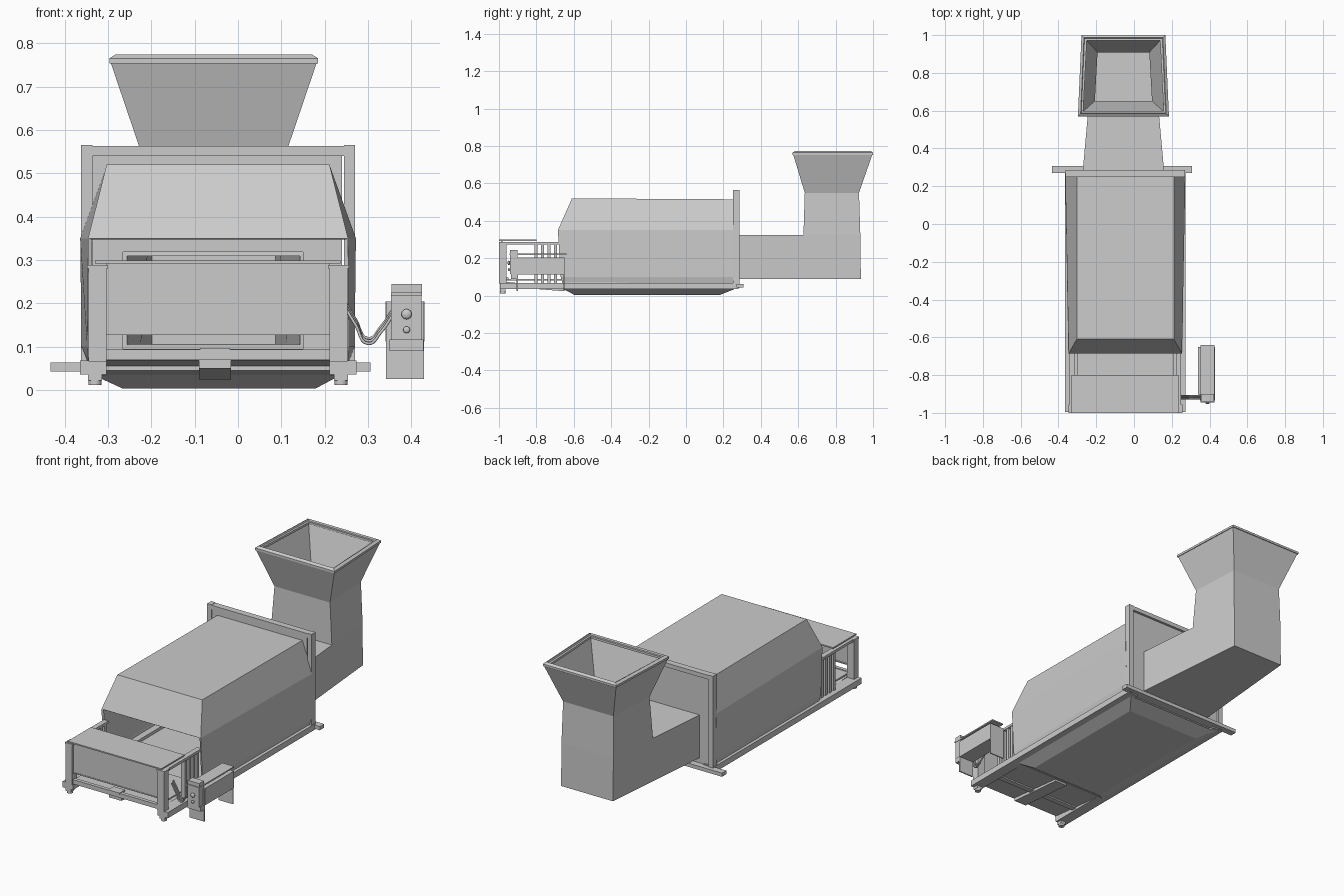
import bpy, bmesh
from mathutils import Vector

if "Cube" in bpy.data.objects:
    bpy.data.objects.remove(bpy.data.objects["Cube"])

XC = -0.046   # machine centre line
DC = -0.056   # duct centre line


def mesh(name, verts, faces, thick=0):
    me = bpy.data.meshes.new(name)
    me.from_pydata(verts, [], faces)
    bm = bmesh.new()
    bm.from_mesh(me)
    bmesh.ops.recalc_face_normals(bm, faces=bm.faces)
    bm.to_mesh(me)
    bm.free()
    ob = bpy.data.objects.new(name, me)
    bpy.context.collection.objects.link(ob)
    if thick:
        m = ob.modifiers.new("thickness", 'SOLIDIFY')
        m.thickness, m.offset, m.use_even_offset = thick, -1, True
    return ob


HEX = [(0, 1, 2, 3), (4, 5, 6, 7), (0, 1, 5, 4), (1, 2, 6, 5), (2, 3, 7, 6), (3, 0, 4, 7)]


def rect(x0, x1, y0, y1, z):
    return [(x0, y0, z), (x1, y0, z), (x1, y1, z), (x0, y1, z)]


def box(name, x0, x1, y0, y1, z0, z1):
    return mesh(name, rect(x0, x1, y0, y1, z0) + rect(x0, x1, y0, y1, z1), HEX)


def pair(name, inner, outer, y0, y1, z0, z1):
    box("left_" + name, XC - outer, XC - inner, y0, y1, z0, z1)
    box("right_" + name, XC + inner, XC + outer, y0, y1, z0, z1)


def ramp(name, x0, x1, ya, za, yb, zb, t):
    # sloped slab running from (ya, za) to (yb, zb), measured at its underside
    lo = [(x0, ya, za), (x1, ya, za), (x1, yb, zb), (x0, yb, zb)]
    return mesh(name, lo + [(x, y, z + t) for x, y, z in lo], HEX)


def cylinder(name, x, y, z, r, depth, axis_y=True, seg=20):
    bpy.ops.mesh.primitive_cylinder_add(vertices=seg, radius=r, depth=depth, location=(x, y, z),
                                        rotation=(1.5708 if axis_y else 0, 0, 0))
    ob = bpy.context.object
    ob.name = name
    bpy.ops.object.shade_smooth_by_angle()
    return ob


# Faceted hood, open at the lower front
front = [(.300, -.66, .065), (.302, -.67, .10), (.300, -.685, .35), (.257, -.61, .52)]
rear = [(.302, .265, .065), (.315, .262, .10), (.318, .255, .35), (.257, .255, .515)]
ring = lambda h: [(XC - w, y, z) for w, y, z in h] + [(XC + w, y, z) for w, y, z in h[::-1]]
faces = [(i, i + 1, i + 9, i + 8) for i in range(7)] + [(2, 3, 4, 5)]
mesh("hood", ring(front) + ring(rear), faces, 0.008)

# Rear wall with the duct opening, framed by posts and a top bar
box("rear_wall_left", -.35, -.265, .255, .272, .045, .555)
box("rear_wall_right", .15, .24, .255, .272, .045, .555)
box("rear_wall_top", -.265, .15, .255, .272, .318, .555)
box("rear_wall_bottom", -.265, .15, .255, .272, .045, .095)
pair("rear_post", .290, .316, .25, .285, .04, .565)
box("rear_top_bar", -.336, .244, .25, .285, .54, .563)
box("rear_cross_bar", -.433, .306, .27, .307, .043, .063)

# Elbow duct rising into a flared hopper: (y, z, half width)
P = [(.272, .09, .216), (.628, .09, .184), (.935, .09, .157),
     (.932, .325, .157), (.925, .55, .152), (1.0, .765, .222),
     (.57, .765, .241), (.635, .55, .168), (.628, .325, .184), (.272, .325, .216)]
verts = [(DC - w, y, z) for y, z, w in P] + [(DC + w, y, z) for y, z, w in P]
sides = [(0, 1, 8, 9), (1, 2, 3, 8), (8, 3, 4, 7), (7, 4, 5, 6)]
faces = sides + [tuple(i + 10 for i in f) for f in sides]
faces += [(i, i + 1, i + 11, i + 10) for i in range(9) if i != 5]
mesh("feed_duct_and_hopper", verts, faces, 0.016)

# Hopper rim
y0, y1, w0, w1, b = .57, 1.0, .241, .222, .028
outer = [(DC - w0, y0, .765), (DC + w0, y0, .765), (DC + w1, y1, .765), (DC - w1, y1, .765)]
inner = [(DC - w0 + b, y0 + b, .765), (DC + w0 - b, y0 + b, .765),
         (DC + w1 - b, y1 - b, .765), (DC - w1 + b, y1 - b, .765)]
mesh("hopper_rim", outer + inner, [(i, (i + 1) % 4, (i + 1) % 4 + 4, i + 4) for i in range(4)], 0.012)

# Base rails, feet and floor
pair("base_rail", .257, .319, -.995, .28, .036, .068)
pair("foot_block", .268, .300, -.995, -.965, .022, .036)
for s in (-1, 1):
    cylinder("foot_pad", XC + s * .284, -.98, .018, .015, .014, False)
box("chamber_floor", -.345, .255, -.66, .258, .062, .072)
pair("floor_ledge", .262, .298, -.66, .255, .072, .088)

# Dished pan below the chamber
mesh("bottom_pan", rect(-.265, .178, -.595, .18, .003) + rect(-.335, .238, -.655, .26, .035), HEX)
mesh("pan_collar", rect(-.325, .228, -.65, .25, .033) + rect(-.325, .228, -.65, .25, .062), HEX)
ramp("front_underside", -.303, .211, -.985, .068, -.655, .035, .008)
ramp("center_beam", -.09, -.016, -.985, .050, -.655, .024, .024)
box("front_under_bar", -.303, .211, -.86, -.83, .045, .062)

# Front bay: sill, panel, lid and frame
box("front_floor", -.303, .211, -.985, -.66, .082, .090)
box("front_sill", -.310, .213, -.995, -.975, .07, .094)
box("sill_notch_plate", -.088, -.018, -.998, -.95, .088, .097)
box("front_panel", -.303, .211, -.990, -.980, .13, .293)
box("panel_lower_lip", -.306, .212, -.992, -.975, .127, .133)
box("front_lid", -.330, .236, -1.0, -.80, .292, .299)
pair("front_post", .257, .299, -1.0, -.96, .066, .288)
pair("post_cap", .254, .302, -1.0, -.955, .28, .288)
pair("upper_side_rail", .268, .296, -.96, -.67, .274, .288)
for y in (-.81, -.775, -.74, -.705):
    pair("side_slat", .268, .292, y, y + .016, .066, .276)

# Control box on its bracket
box("bracket_channel", .34, .43, -.90, -.65, .112, .204)
box("bracket_rear_plate", .341, .429, -.656, -.65, .025, .204)
box("bracket_front_plate", .341, .429, -.905, -.898, .025, .204)
box("control_head", .353, .423, -.94, -.90, .115, .225)
box("control_cap", .353, .425, -.945, -.64, .218, .225)
box("control_head_top", .354, .424, -.94, -.90, .225, .245)
box("control_base", .35, .428, -.935, -.90, .09, .117)
for z, r in ((.175, .012), (.139, .008)):
    cylinder("button_stem", .389, -.943, z, r * .7, .012)
    bpy.ops.mesh.primitive_uv_sphere_add(segments=16, ring_count=8, radius=r, location=(.389, -.947, z))
    ob = bpy.context.object
    ob.name = "button_cap"
    ob.scale.y = .6
    bpy.ops.object.shade_smooth()

# Sagging cables
for k in range(3):
    cu = bpy.data.curves.new("cable", 'CURVE')
    cu.dimensions = '3D'
    cu.bevel_depth, cu.bevel_resolution, cu.resolution_u = .0035, 2, 6
    sp = cu.splines.new('BEZIER')
    pts = [(.245, .20), (.272, .155), (.30, .113), (.33, .14), (.358, .18)]
    sp.bezier_points.add(len(pts) - 1)
    for bp, (x, z) in zip(sp.bezier_points, pts):
        bp.co = Vector((x, -.925 + k * .008, z + (k - 1) * .006))
        bp.handle_left_type = bp.handle_right_type = 'AUTO'
    bpy.context.collection.objects.link(bpy.data.objects.new("cable", cu))
